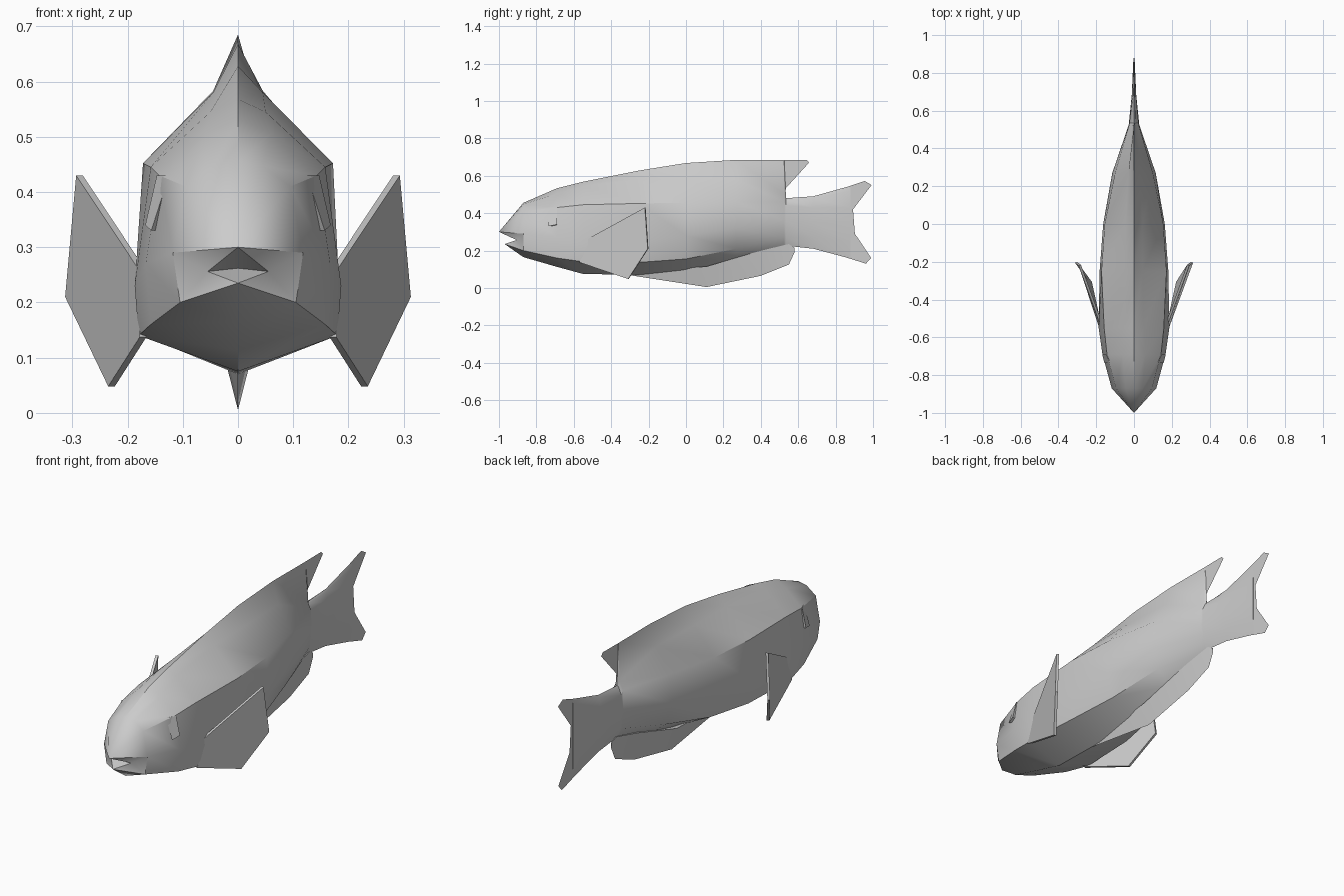
import bpy, math
from mathutils import Vector

if "Cube" in bpy.data.objects:
    bpy.data.objects.remove(bpy.data.objects["Cube"])

skin = bpy.data.materials.new("grey_skin")
skin.diffuse_color = (0.6, 0.6, 0.6, 1)
skin.use_nodes = True
skin.node_tree.nodes["Principled BSDF"].inputs["Base Color"].default_value = skin.diffuse_color


def make(name, verts, faces, angle=35):
    mesh = bpy.data.meshes.new(name)
    mesh.from_pydata(verts, [], faces)
    mesh.materials.append(skin)
    ob = bpy.data.objects.new(name, mesh)
    bpy.context.collection.objects.link(ob)
    bpy.ops.object.select_all(action='DESELECT')
    ob.select_set(True)
    bpy.context.view_layer.objects.active = ob
    bpy.ops.object.mode_set(mode='EDIT')
    bpy.ops.mesh.select_all(action='SELECT')
    bpy.ops.mesh.normals_make_consistent(inside=False)
    bpy.ops.object.mode_set(mode='OBJECT')
    bpy.ops.object.shade_smooth_by_angle(angle=math.radians(angle))
    return ob


def flat_fin(name, outline):
    return make(name, [(0, y, z) for y, z in outline], [list(range(len(outline)))])


# body cross-sections: y, ridge z, four side points (x, z), belly z
sections = [
    (-0.87, 0.455, (.045, .447), (.095, .41), (.118, .29), (.105, .20), 0.165),
    (-0.69, 0.533, (.06, .505), (.143, .43), (.167, .27), (.158, .16), 0.113),
    (-0.55, 0.568, (.05, .545), (.158, .445), (.187, .23), (.180, .14), 0.075),
    (-0.25, 0.628, (.045, .580), (.172, .452), (.182, .25), (.165, .137), 0.07),
    (0.00, 0.668, (.045, .583), (.155, .455), (.163, .28), (.130, .155), 0.09),
    (0.27, 0.685, (.030, .580), (.100, .46), (.115, .32), (.080, .21), 0.147),
    (0.525, 0.684, (.008, .500), (.025, .46), (.028, .36), (.020, .27), 0.224),
    (0.535, 0.480, (.008, .476), (.024, .44), (.027, .36), (.019, .27), 0.226),
    (0.68, 0.490, (.005, .480), (.011, .43), (.012, .35), (.010, .27), 0.210),
    (0.88, 0.546, (.002, .520), (.003, .43), (.003, .35), (.003, .25), 0.157),
]
verts, faces, n = [], [], 10
for y, top, *side, belly in sections:
    verts.append((0, y, top))
    verts += [(x, y, z) for x, z in side]
    verts.append((0, y, belly))
    verts += [(-x, y, z) for x, z in reversed(side)]
for r in range(len(sections) - 1):
    for i in range(n):
        j = (i + 1) % n
        faces.append((r * n + i, r * n + j, r * n + n + j, r * n + n + i))
faces.append(list(range(len(verts) - n, len(verts))))

# snout, jaw and open mouth
lip, jaw, throat, cr, cl = range(len(verts), len(verts) + 5)
verts += [(0, -1, .30), (0, -.97, .235), (0, -.88, .262), (.055, -.905, .256), (-.055, -.905, .256)]
for a, b in ((0, 1), (1, 2), (2, 3), (7, 8), (8, 9), (9, 0)):
    faces.append((a, b, lip))
for a, b in ((4, 5), (5, 6)):
    faces.append((a, b, jaw))
for side, c in (((3, 4), cr), ((7, 6), cl)):
    faces += [(side[0], c, lip), (side[0], side[1], c), (side[1], jaw, c),
              (lip, c, throat), (jaw, c, throat)]
make("body", verts, faces)

# flat rear tip of the dorsal fin and the forked tail
flat_fin("dorsal_fin_tip", [(.52, .684), (.645, .685), (.658, .67), (.535, .535), (.525, .48)])
flat_fin("tail_fin", [(.86, .54), (.955, .572), (.992, .55), (.893, .42), (.903, .29),
                      (.99, .16), (.962, .13), (.86, .162)])

# wedge-shaped belly fin: y, half width, base z, edge z
stations = [(-.30, .002, .085, .068), (.11, .028, .115, .005), (.40, .016, .20, .065),
            (.55, .005, .235, .125), (.58, .001, .215, .19)]
verts, faces = [], []
for y, w, base, edge in stations:
    verts += [(w, y, base), (0, y, edge), (-w, y, base)]
for r in range(len(stations) - 1):
    for i in range(3):
        j = (i + 1) % 3
        faces.append((r * 3 + i, r * 3 + j, r * 3 + 3 + j, r * 3 + 3 + i))
faces += [(0, 1, 2), (12, 13, 14)]
make("belly_fin", verts, faces)

# paired side fins and eye ridges
for s, label in ((1, "right"), (-1, "left")):
    outer = [(.18, -.53, .26), (.293, -.22, .43), (.313, -.205, .21), (.235, -.31, .048), (.178, -.57, .137)]
    fin = [Vector((s * x, y, z)) for x, y, z in outer]
    back = [v + Vector((-s * .012, .004, 0)) for v in fin]
    sides = [(i, (i + 1) % 5, (i + 1) % 5 + 5, i + 5) for i in range(5)]
    make(label + "_side_fin", fin + back, [(0, 1, 2, 3, 4), (5, 6, 7, 8, 9)] + sides, 30)
    ridge = [(.125, -.735, .43), (.147, -.69, .43), (.168, -.69, .34), (.157, -.735, .33),
             (.115, -.69, .42), (.13, -.69, .33)]
    make(label + "_eye", [(s * x, y, z) for x, y, z in ridge],
         [(0, 1, 2, 3), (0, 4, 1), (3, 2, 5), (0, 3, 5, 4), (1, 4, 5, 2)], 20)
